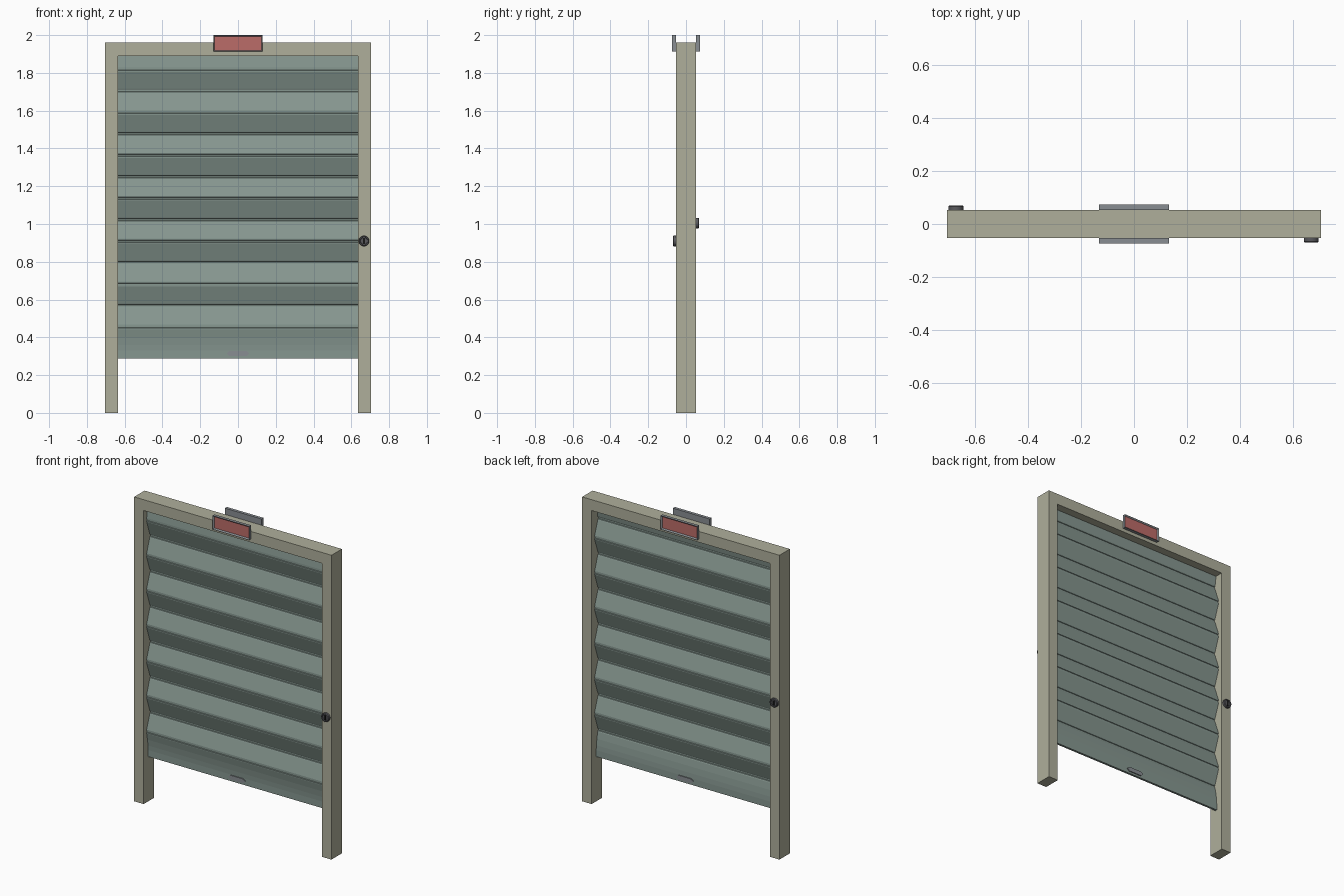
import bpy, bmesh, math
from mathutils import Matrix

if "Cube" in bpy.data.objects:
    bpy.data.objects.remove(bpy.data.objects["Cube"])


def mat(name, r, g, b):
    m = bpy.data.materials.new(name)
    m.diffuse_color = (r, g, b, 1)
    m.use_nodes = True
    m.node_tree.nodes["Principled BSDF"].inputs["Base Color"].default_value = m.diffuse_color
    return m


BEIGE = mat("beige_paint", 0.43, 0.43, 0.33)
GREEN = mat("shutter_green", 0.24, 0.31, 0.28)
GREY = mat("sign_grey", 0.25, 0.27, 0.29)
RED = mat("sign_red", 0.5, 0.15, 0.14)
DARK = mat("lock_metal", 0.1, 0.1, 0.11)
BLACK = mat("keyhole_black", 0.01, 0.01, 0.01)


def finish(name, bm, material):
    bmesh.ops.recalc_face_normals(bm, faces=bm.faces)
    me = bpy.data.meshes.new(name)
    bm.to_mesh(me)
    bm.free()
    ob = bpy.data.objects.new(name, me)
    bpy.context.collection.objects.link(ob)
    me.materials.append(material)
    return ob


def prism(name, pts, to3d, a, b, material):
    """Extrude a closed 2D outline from a to b."""
    bm = bmesh.new()
    va = [bm.verts.new(to3d(p, a)) for p in pts]
    vb = [bm.verts.new(to3d(p, b)) for p in pts]
    n = len(pts)
    bm.faces.new(va)
    bm.faces.new(vb)
    for i in range(n):
        bm.faces.new((va[i], va[(i + 1) % n], vb[(i + 1) % n], vb[i]))
    return finish(name, bm, material)


def along_x(p, x):
    return (x, p[0], p[1])


def along_y(p, y):
    return (p[0], y, p[1])


def box(name, x0, x1, y0, y1, z0, z1, material):
    return prism(name, [(x0, z0), (x1, z0), (x1, z1), (x0, z1)], along_y, y0, y1, material)


# Door frame: one inverted U
W, IN, D = 0.703, 0.635, 0.053
prism("door_frame", [(-W, 0), (-IN, 0), (-IN, 1.89), (IN, 1.89), (IN, 0), (W, 0), (W, 1.96), (-W, 1.96)],
      along_y, -D, D, BEIGE)

# Shutter: zigzag slats with thin joints, stored as (y, z, half thickness)
A, T = 0.017, 0.007
mid = [(-0.006, 1.892, T)]
for i in range(13):
    z = 1.818 - i * 0.1136
    y = -A if i % 2 == 0 else A
    s = 0.9
    mid += [(y * s, z + 0.013, T), (y, z + 0.006, T * 0.8), (y, z + 0.004, 0.002),
            (y, z - 0.004, 0.002), (y, z - 0.006, T * 0.8), (y * s, z - 0.013, T)]
mid += [(-0.007, 0.40, T), (-0.002, 0.36, T), (0, 0.33, T), (0, 0.288, T)]
outline = [(y - t, z) for y, z, t in mid] + [(y + t, z) for y, z, t in reversed(mid)]
prism("shutter", outline, along_x, -IN, IN, GREEN)

# Pull handle, a flat hexagonal grip on each side of the bottom slat
hexa = [(-0.06, 0.315), (-0.045, 0.301), (0.045, 0.301), (0.06, 0.315), (0.045, 0.328), (-0.045, 0.328)]
for side, s in (("front", -1), ("back", 1)):
    prism(side + "_handle", hexa, along_y, s * 0.004, s * 0.013, GREY)

# Signs: open rim with a recessed red panel
for side, s in (("front", -1), ("back", 1)):
    bm = bmesh.new()
    bmesh.ops.create_cube(bm, size=1, matrix=Matrix.Translation((0, s * 0.063, 1.956))
                          @ Matrix.Diagonal((0.262, 0.02, 0.088, 1)))
    face = max(bm.faces, key=lambda f: f.calc_center_median().y * s)
    bmesh.ops.inset_region(bm, faces=[face], thickness=0.011)
    for v in face.verts:
        v.co.y -= s * 0.008
    face.material_index = 1
    ob = finish(side + "_sign", bm, GREY)
    ob.data.materials.append(RED)


# Locks: turned collar with recessed face and key slot
def lock(name, x, z, s):
    prof = [(0.028, 0.052), (0.028, 0.066), (0.025, 0.070), (0.020, 0.070), (0.018, 0.065)]
    n = 24
    bm = bmesh.new()
    rings = [[bm.verts.new((x + r * math.cos(k * math.tau / n), s * y, z + r * math.sin(k * math.tau / n)))
              for k in range(n)] for r, y in prof]
    for r0, r1 in zip(rings, rings[1:]):
        for k in range(n):
            j = (k + 1) % n
            bm.faces.new((r0[k], r0[j], r1[j], r1[k]))
    bm.faces.new(rings[0])
    bm.faces.new(rings[-1])
    ob = finish(name, bm, DARK)
    bpy.context.view_layer.objects.active = ob
    ob.select_set(True)
    bpy.ops.object.shade_smooth_by_angle(angle=math.radians(30))
    ob.select_set(False)
    box(name + "_key_slot", x - 0.005, x + 0.005, s * 0.064, s * 0.068, z - 0.016, z + 0.016, BLACK)


lock("front_lock", 0.667, 0.91, -1)
lock("back_lock", -0.67, 1.005, 1)
